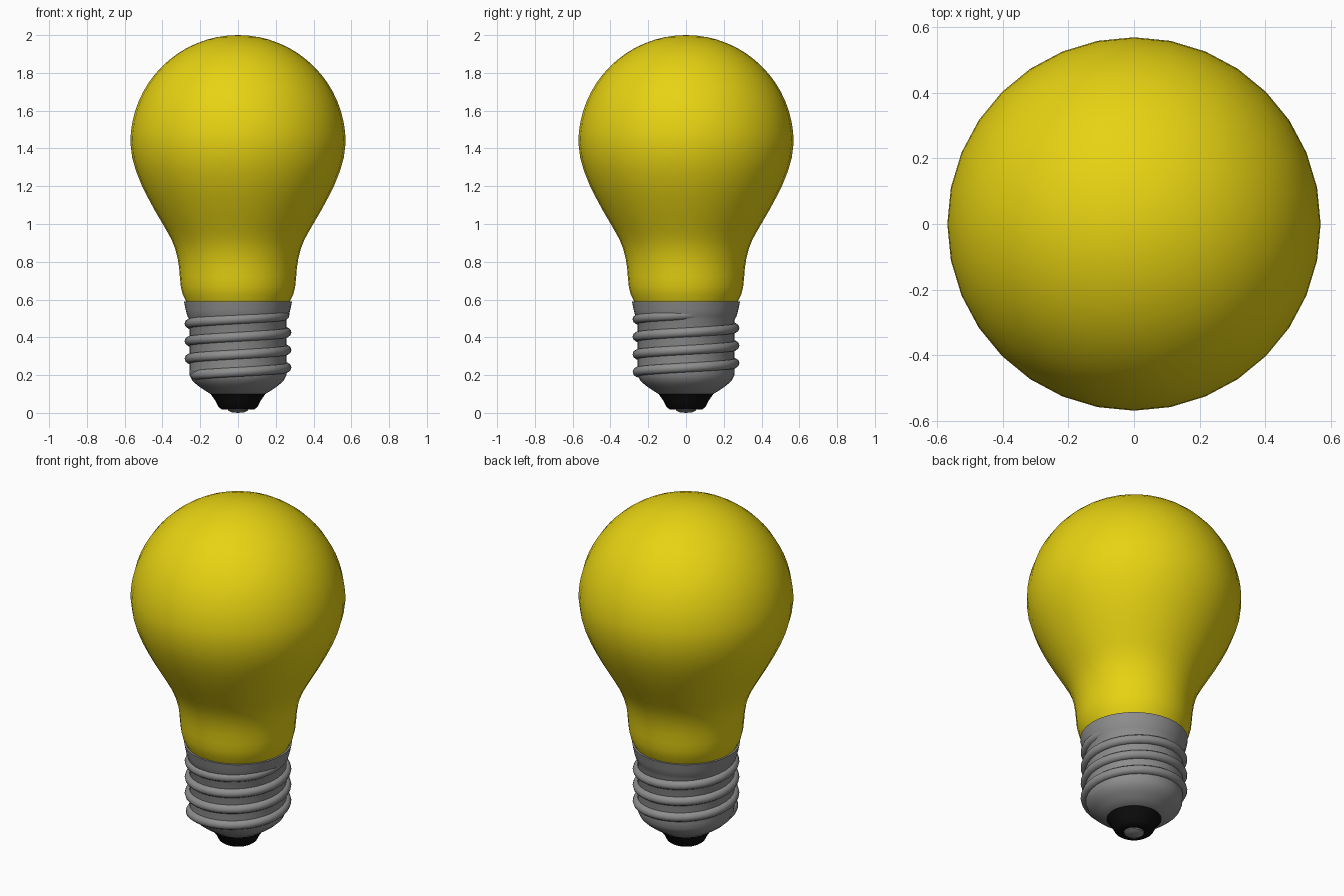
import bpy, bmesh, math

if "Cube" in bpy.data.objects:
    bpy.data.objects.remove(bpy.data.objects["Cube"])

SEG = 32


def material(name, rgb):
    m = bpy.data.materials.new(name)
    m.diffuse_color = (*rgb, 1)
    m.use_nodes = True
    m.node_tree.nodes["Principled BSDF"].inputs["Base Color"].default_value = m.diffuse_color
    return m


yellow = material("yellow_glass", (0.80, 0.65, 0.006))
grey = material("grey_metal", (0.27, 0.27, 0.27))
black = material("black_insulator", (0.004, 0.004, 0.004))


def finish(name, bm, mat, angle):
    me = bpy.data.meshes.new(name)
    bm.to_mesh(me)
    bm.free()
    ob = bpy.data.objects.new(name, me)
    bpy.context.collection.objects.link(ob)
    me.materials.append(mat)
    bpy.ops.object.select_all(action='DESELECT')
    ob.select_set(True)
    bpy.context.view_layer.objects.active = ob
    bpy.ops.object.shade_smooth_by_angle(angle=math.radians(angle))
    return ob


def lathe(name, profile, mat, angle=35):
    """Revolve (radius, z) points, listed bottom to top; radius 0 makes a pole."""
    bm = bmesh.new()
    rings = []
    for r, z in profile:
        if r == 0:
            rings.append([bm.verts.new((0, 0, z))] * SEG)
        else:
            rings.append([bm.verts.new((r * math.cos(2 * math.pi * j / SEG),
                                        r * math.sin(2 * math.pi * j / SEG), z))
                          for j in range(SEG)])
    for a, b in zip(rings, rings[1:]):
        for j in range(SEG):
            k = (j + 1) % SEG
            bm.faces.new(list(dict.fromkeys((a[j], a[k], b[k], b[j]))))
    return finish(name, bm, mat, angle)


# Glass bulb: shaped neck below a hemisphere
neck = [(0.268, 0.57), (0.277, 0.595), (0.292, 0.625), (0.303, 0.67), (0.308, 0.72),
        (0.312, 0.77), (0.320, 0.82), (0.333, 0.87), (0.353, 0.92), (0.378, 0.965),
        (0.410, 1.02), (0.445, 1.08), (0.480, 1.145), (0.512, 1.21),
        (0.540, 1.28), (0.560, 1.35)]
dome = [(0.57 * math.cos(t * math.pi / 32), 1.43 + 0.57 * math.sin(t * math.pi / 32))
        for t in range(16)]
lathe("glass_bulb", neck + dome + [(0, 2.0)], yellow, 60)

# Metal screw cap with a flared collar
lathe("screw_cap", [(0.12, 0.10), (0.145, 0.10), (0.185, 0.125), (0.217, 0.148),
                    (0.243, 0.172), (0.256, 0.20), (0.258, 0.23), (0.258, 0.495),
                    (0.268, 0.512), (0.277, 0.545), (0.286, 0.59), (0.266, 0.59)], grey)

# Raised screw thread: a tube swept along a helix, sinking into the cap at both ends
bm = bmesh.new()
start, end, sides, pitch = 195, 360 * 4 + 55, 10, 0.093
steps = round((end - start) / 360 * SEG)
rings = []
for i in range(steps + 1):
    deg = start + (end - start) * i / steps
    t = math.radians(deg)
    zc = 0.147 + pitch * deg / 360
    fade = min(1, (deg - start) / 30, (end - deg) / 90)
    rc = 0.257 - 0.027 * (1 - fade)
    rings.append([bm.verts.new(((rc + 0.026 * math.cos(u)) * math.cos(t),
                                (rc + 0.026 * math.cos(u)) * math.sin(t),
                                zc + 0.026 * math.sin(u)))
                  for u in (2 * math.pi * k / sides for k in range(sides))])
for a, b in zip(rings, rings[1:]):
    for k in range(sides):
        n = (k + 1) % sides
        bm.faces.new((a[k], b[k], b[n], a[n]))
bm.faces.new(rings[0])
bm.faces.new(rings[-1][::-1])
bmesh.ops.recalc_face_normals(bm, faces=bm.faces[:])
finish("screw_thread", bm, grey, 50)

# Black insulator and the metal contact under it
lathe("insulator", [(0, 0.018), (0.085, 0.018), (0.102, 0.030), (0.118, 0.062),
                    (0.145, 0.10), (0, 0.102)], black, 40)
lathe("bottom_contact", [(0, 0.0), (0.035, 0.003), (0.052, 0.012), (0.056, 0.022),
                         (0, 0.03)], grey, 40)
